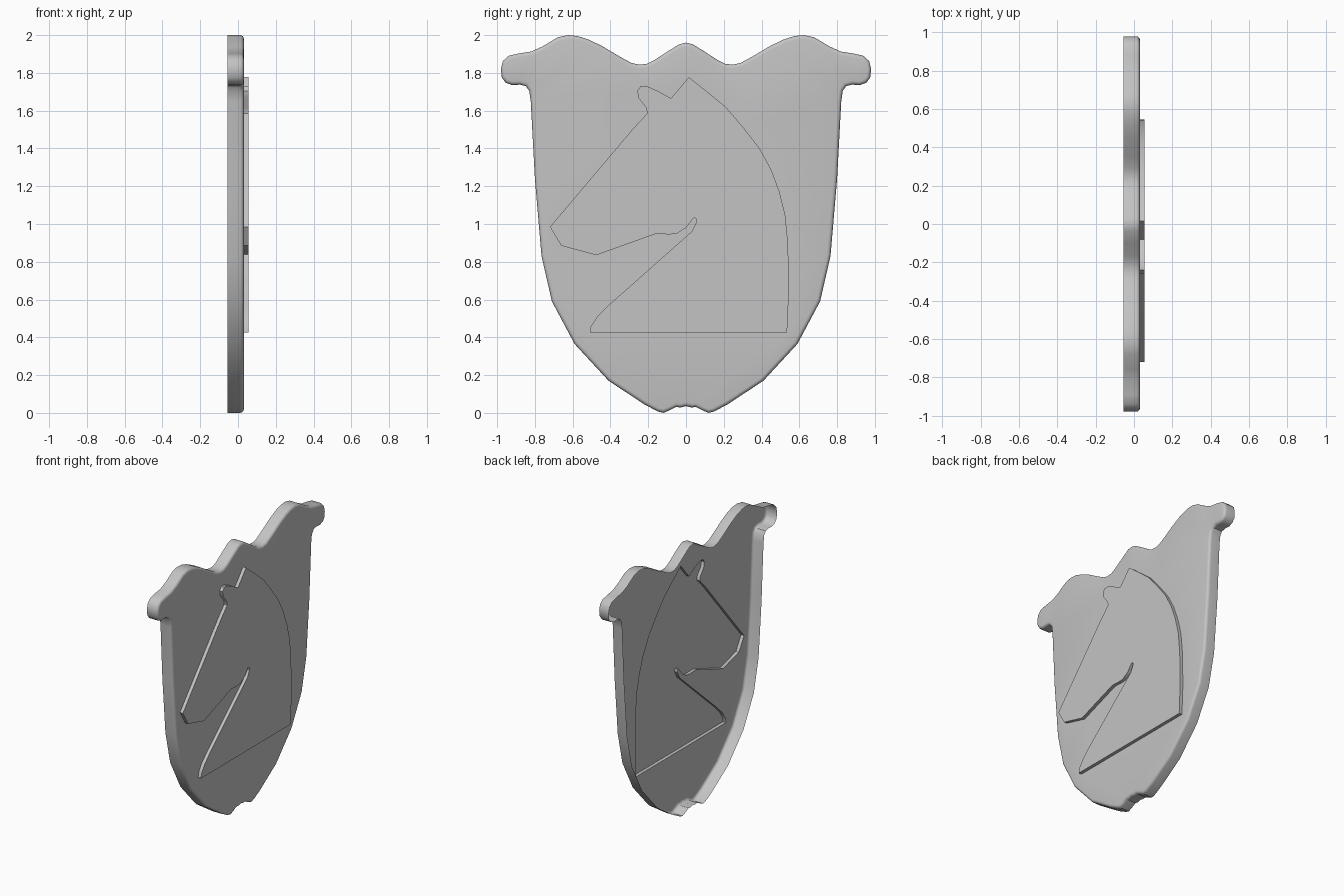
import bpy, bmesh, math
from mathutils import Vector

if "Cube" in bpy.data.objects:
    bpy.data.objects.remove(bpy.data.objects["Cube"])

BACK, FACE, TOP = -0.056, 0.031, 0.055   # x depths: open rear rim, shield face, raised emblem
RADIUS = 0.02                            # rounded front lip

# Right half of the shield outline as (y, z), top centre to bottom centre
half = [(0, 1.96), (.035, 1.952), (.10, 1.912), (.17, 1.866), (.21, 1.847), (.25, 1.844),
        (.29, 1.853), (.35, 1.886), (.45, 1.945), (.52, 1.978), (.575, 1.995), (.625, 2.0),
        (.68, 1.988), (.76, 1.94), (.82, 1.913), (.89, 1.902), (.94, 1.89), (.97, 1.862),
        (.98, 1.82), (.975, 1.775), (.955, 1.748), (.92, 1.735), (.88, 1.738), (.848, 1.73),
        (.83, 1.705), (.822, 1.65), (.80, 1.24), (.765, .83), (.71, .59), (.59, .365),
        (.41, .17), (.22, .045), (.15, .008), (.12, 0.0), (.09, .012), (.05, .032),
        (.03, .028), (0, .036)]
outline = half + [(-y, z) for y, z in reversed(half[1:-1])]

# Horse head outline as (y, z), clockwise from the ear tip
horse = [(.015, 1.777), (.10, 1.71), (.21, 1.62), (.30, 1.515), (.39, 1.40), (.45, 1.29),
         (.495, 1.17), (.525, 1.05), (.54, .90), (.545, .65), (.535, .425), (-.508, .425),
         (-.505, .455), (-.47, .51), (-.41, .57), (.03, .96), (.055, 1.01), (.052, 1.03),
         (.04, 1.032), (0, .98), (-.05, .948), (-.09, .945), (-.16, .948), (-.475, .835),
         (-.66, .885), (-.72, .985), (-.28, 1.505), (-.205, 1.585), (-.21, 1.615),
         (-.25, 1.665), (-.258, 1.705), (-.24, 1.73), (-.21, 1.73), (-.15, 1.705), (-.08, 1.665)]


def inset(points, d):
    """Move a clockwise outline inwards by d with mitred corners."""
    out, n = [], len(points)
    for i in range(n):
        p = Vector(points[i])
        a = (p - Vector(points[i - 1])).normalized()
        b = (Vector(points[(i + 1) % n]) - p).normalized()
        na, nb = Vector((a.y, -a.x)), Vector((b.y, -b.x))
        out.append(tuple(p + (na + nb) * (d / (1 + na.dot(nb)))))
    return out


def ring(bm, points, x):
    return [bm.verts.new((x, y, z)) for y, z in points]


def bridge(bm, a, b):
    n = len(a)
    for i in range(n):
        j = (i + 1) % n
        bm.faces.new((a[i], a[j], b[j], b[i]))


def fill(bm, loops):
    """Fill between closed loops; inner loops become holes."""
    edges = []
    for lp in loops:
        for i in range(len(lp)):
            pair = (lp[i - 1], lp[i])
            edges.append(bm.edges.get(pair) or bm.edges.new(pair))
    bmesh.ops.triangle_fill(bm, edges=edges, use_beauty=True, normal=(1, 0, 0))


def finish(bm, name, mat):
    bmesh.ops.recalc_face_normals(bm, faces=bm.faces)
    bm.normal_update()
    if sum(f.normal.x * f.calc_area() for f in bm.faces) < 0:
        bmesh.ops.reverse_faces(bm, faces=bm.faces)
    me = bpy.data.meshes.new(name)
    bm.to_mesh(me)
    bm.free()
    me.materials.append(mat)
    ob = bpy.data.objects.new(name, me)
    bpy.context.collection.objects.link(ob)
    bpy.ops.object.select_all(action='DESELECT')
    ob.select_set(True)
    bpy.context.view_layer.objects.active = ob
    bpy.ops.object.shade_smooth_by_angle(angle=math.radians(35))


grey = bpy.data.materials.new("light grey")
grey.diffuse_color = (0.55, 0.55, 0.55, 1)
grey.use_nodes = True
grey.node_tree.nodes["Principled BSDF"].inputs["Base Color"].default_value = grey.diffuse_color

# Shield: open-backed shell with rounded lip, its face cut out behind the emblem
bm = bmesh.new()
rings = [ring(bm, outline, BACK)]
for k in range(5):
    t = k / 4 * math.pi / 2
    rings.append(ring(bm, inset(outline, RADIUS * (1 - math.cos(t))),
                      FACE - RADIUS * (1 - math.sin(t))))
for a, b in zip(rings, rings[1:]):
    bridge(bm, a, b)
fill(bm, [rings[-1], ring(bm, horse, FACE)])
finish(bm, "shield_shell", grey)

# Raised horse head, hollow from behind
bm = bmesh.new()
low, high = ring(bm, horse, FACE), ring(bm, horse, TOP)
bridge(bm, low, high)
fill(bm, [high])
finish(bm, "horse_head_emblem", grey)
